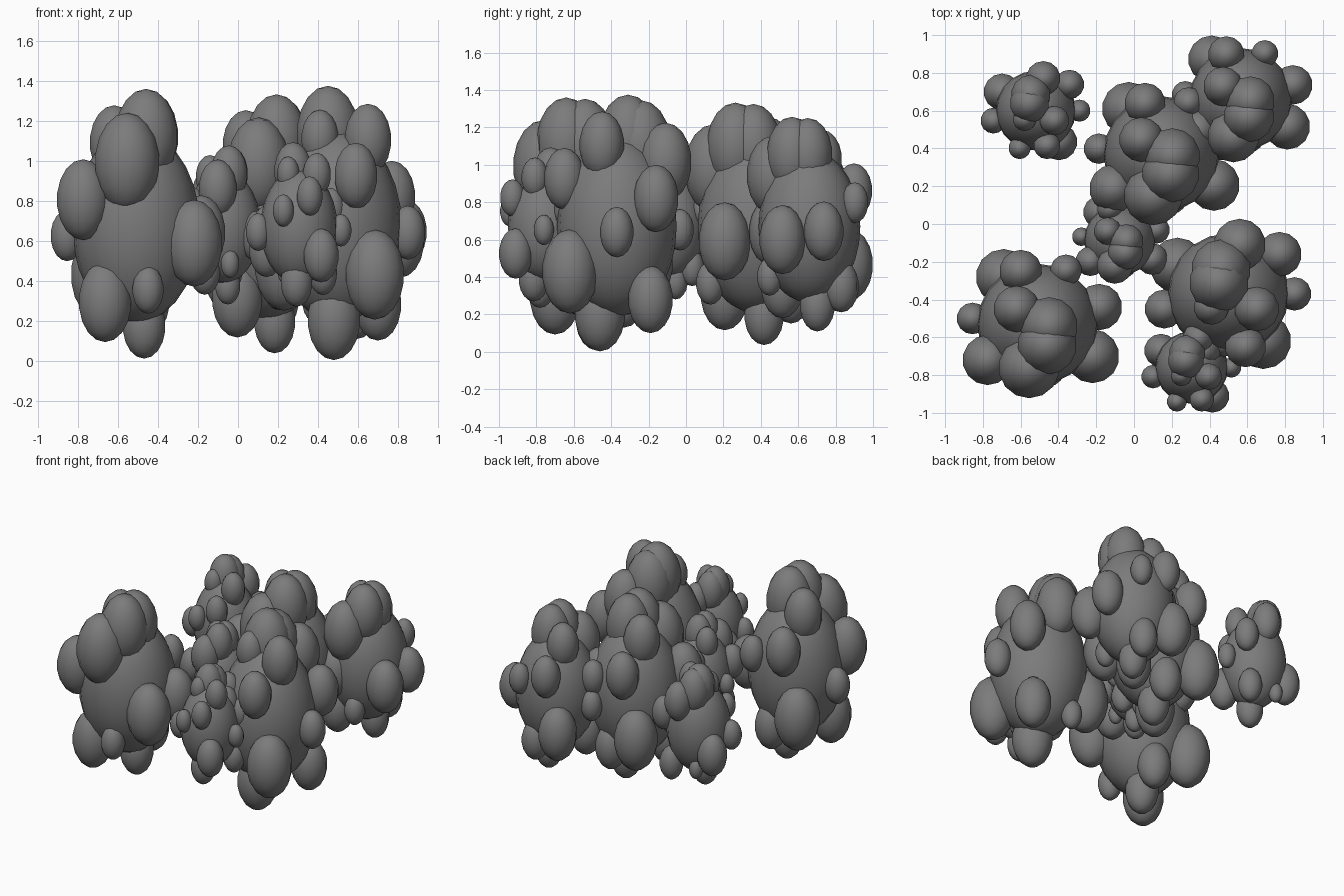
import bpy
import bmesh
from mathutils import Matrix, Vector

cube = bpy.data.objects.get("Cube")
if cube:
    bpy.data.objects.remove(cube, do_unlink=True)

# Single matte grey
grey = bpy.data.materials.new("dark grey")
grey.use_nodes = True
colour = (0.2, 0.2, 0.2, 1)
grey.diffuse_color = colour
grey.node_tree.nodes["Principled BSDF"].inputs["Base Color"].default_value = colour

STRETCH = 1.5      # clumps are taller than wide
CENTRE_Z = 0.67
BODY_RADIUS = 0.32


def add_ball(bm, centre, radius, segments, rings):
    matrix = Matrix.Translation(Vector(centre)) @ Matrix.Scale(radius, 4)
    bmesh.ops.create_uvsphere(bm, u_segments=segments, v_segments=rings,
                              radius=1, matrix=matrix)


def clump_mesh(name, bumps):
    """Round body studded with smaller balls (x, y, z, radius)."""
    bm = bmesh.new()
    add_ball(bm, (0, 0, 0), BODY_RADIUS, 20, 14)
    for x, y, z, radius in bumps:
        add_ball(bm, (x, y, z), radius, 14, 9)
    for face in bm.faces:
        face.smooth = True
    mesh = bpy.data.meshes.new(name)
    bm.to_mesh(mesh)
    bm.free()
    mesh.materials.append(grey)
    return mesh


def place_clump(name, mesh, x, y, size):
    clump = bpy.data.objects.new(name, mesh)
    clump.location = (x, y, CENTRE_Z)
    clump.scale = (size, size, size * STRETCH)
    bpy.context.collection.objects.link(clump)


# First clump shape: crown, upper ring, middle ring, underside
first_shape = clump_mesh("first_clump_shape", [
    (.05, -.11, .30, .16), (.06, -.01, .30, .155), (-.11, .08, .28, .125),
    (-.045, -.23, .215, .165), (-.09, .28, .15, .115), (.15, .285, .10, .085),
    (-.265, -.19, .09, .135), (-.345, .03, -.03, .085),
    (.29, -.17, -.055, .145), (.325, .09, -.02, .125),
    (-.18, .25, -.16, .15), (-.155, -.17, -.25, .135),
    (.06, -.25, -.21, .08), (.04, .05, -.33, .11),
    (.06, .20, -.25, .11),
])

# Second clump shape, in the same order
second_shape = clump_mesh("second_clump_shape", [
    (-.05, .06, .31, .16), (-.04, .13, .29, .16), (-.09, -.07, .295, .095),
    (.15, -.08, .29, .12), (.06, .26, .23, .14), (.09, -.28, .17, .11),
    (-.13, -.30, .09, .09), (.35, 0, -.02, .09),
    (-.34, -.08, -.03, .105), (-.27, .15, -.13, .15),
    (.185, -.25, -.16, .15), (.27, .21, .10, .12), (.20, .18, -.26, .12),
    (-.02, -.09, -.31, .135), (-.11, .20, -.25, .07),
])

# Scattered clumps
place_clump("front_right_clump", first_shape, -.51, -.53, 1)
place_clump("back_middle_clump", first_shape, .145, .37, .96)
place_clump("back_left_clump", first_shape, .565, .66, .85)
place_clump("centre_clump", first_shape, -.075, -.085, .59)
place_clump("front_left_clump", second_shape, .50, -.37, 1)
place_clump("back_right_clump", second_shape, -.52, .60, .66)
place_clump("small_front_clump", second_shape, .305, -.76, .6)
